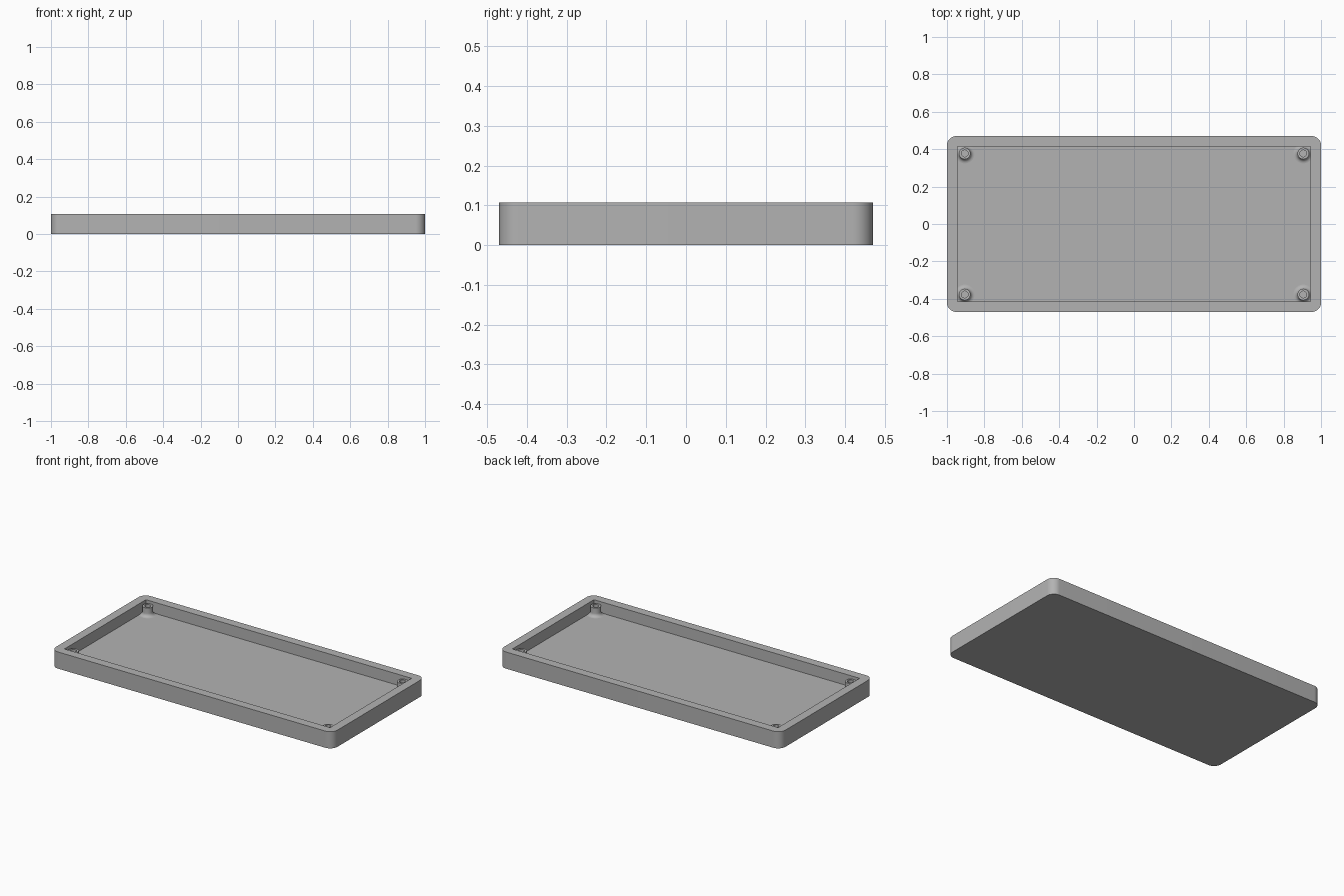
import bpy, bmesh
from math import sin, cos, pi, radians

cube = bpy.data.objects.get("Cube")
if cube:
    bpy.data.objects.remove(cube, do_unlink=True)

WIDTH, DEPTH, HEIGHT = 1.0, 0.47, 0.107    # half width, half depth, full height
FLOOR, CORNER, ARC = 0.036, 0.05, 12
INNER_X, INNER_Y = 0.944, 0.414
QUADRANTS = [(1, 1), (-1, 1), (-1, -1), (1, -1)]

grey = bpy.data.materials.new("plain grey")
grey.use_nodes = True
color = (0.45, 0.45, 0.45, 1)
grey.diffuse_color = color
grey.node_tree.nodes["Principled BSDF"].inputs["Base Color"].default_value = color


def finish(bm, name):
    bmesh.ops.recalc_face_normals(bm, faces=bm.faces)
    mesh = bpy.data.meshes.new(name)
    bm.to_mesh(mesh)
    bm.free()
    mesh.materials.append(grey)
    obj = bpy.data.objects.new(name, mesh)
    bpy.context.collection.objects.link(obj)
    bpy.ops.object.select_all(action="DESELECT")
    obj.select_set(True)
    bpy.context.view_layer.objects.active = obj
    bpy.ops.object.shade_smooth_by_angle(angle=radians(35))
    return obj


def outline(bm, z):
    """Rounded rectangle, one list of vertices per corner."""
    return [[bm.verts.new((sx * (WIDTH - CORNER) + CORNER * cos(a),
                           sy * (DEPTH - CORNER) + CORNER * sin(a), z))
             for a in [(q + i / ARC) * pi / 2 for i in range(ARC + 1)]]
            for q, (sx, sy) in enumerate(QUADRANTS)]


def bridge(bm, low, high):
    for i in range(len(low)):
        j = (i + 1) % len(low)
        bm.faces.new((low[i], low[j], high[j], high[i]))


# Open tray with rounded outer corners and a square-cornered recess
bm = bmesh.new()
base, rim = outline(bm, 0), outline(bm, HEIGHT)
base_loop = sum(base, [])
bridge(bm, base_loop, sum(rim, []))
bm.faces.new(base_loop)
inner_rim, inner_floor = [[bm.verts.new((sx * INNER_X, sy * INNER_Y, z))
                           for sx, sy in QUADRANTS] for z in (HEIGHT, FLOOR)]
bridge(bm, inner_floor, inner_rim)
bm.faces.new(inner_floor)
for q in range(4):
    n = (q + 1) % 4
    bm.faces.new([inner_rim[q]] + rim[q])
    bm.faces.new((inner_rim[q], rim[q][-1], rim[n][0], inner_rim[n]))
finish(bm, "tray")

# Hollow screw posts with a flared foot, one in each corner
POST, HOLE, TOP, FLARE, SIDES = 0.031, 0.018, 0.092, 0.022, 32
profile = [(POST + FLARE * (1 - sin(t)), FLOOR + FLARE * (1 - cos(t)))
           for t in [i * pi / 12 for i in range(7)]]
profile += [(POST, TOP), (HOLE, TOP), (HOLE, FLOOR + 0.002)]
for (sx, sy), name in zip(QUADRANTS, ("back_left", "back_right", "front_right", "front_left")):
    bm = bmesh.new()
    rings = [[bm.verts.new((sx * 0.905 + r * cos(k * 2 * pi / SIDES),
                            sy * 0.377 + r * sin(k * 2 * pi / SIDES), z))
              for k in range(SIDES)] for r, z in profile]
    for low, high in zip(rings, rings[1:]):
        bridge(bm, low, high)
    bm.faces.new(rings[-1])
    bm.faces.new(rings[0])
    finish(bm, name + "_post")
